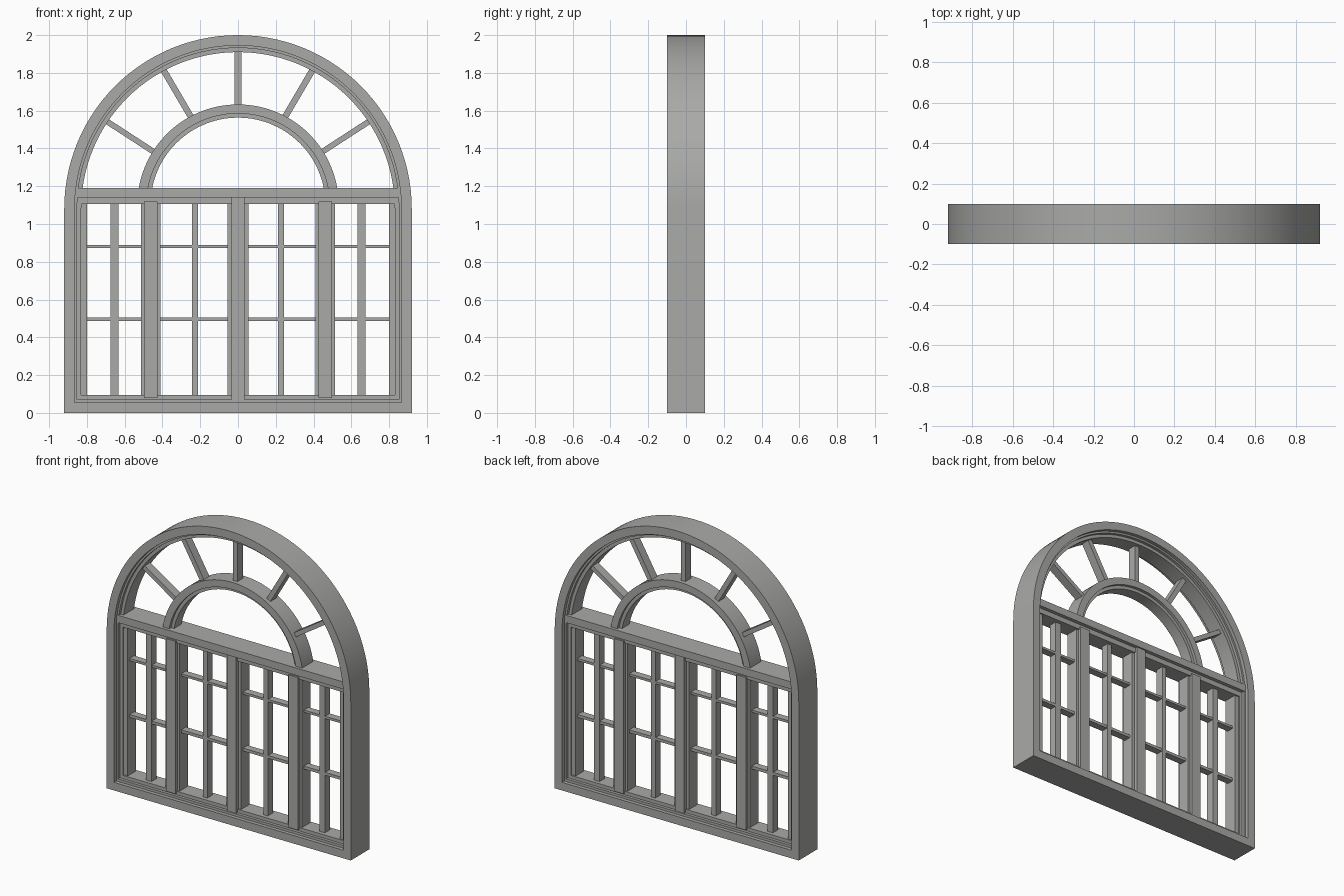
import bpy, bmesh, math
from mathutils import Vector

if "Cube" in bpy.data.objects:
    bpy.data.objects.remove(bpy.data.objects["Cube"])

SPRING = 1.08          # height of the arch centre
SEG = 56

mat = bpy.data.materials.new("grey_paint")
mat.diffuse_color = (0.40, 0.40, 0.39, 1)
mat.use_nodes = True
mat.node_tree.nodes["Principled BSDF"].inputs["Base Color"].default_value = mat.diffuse_color


def make_object(name, bm, smooth=False):
    bmesh.ops.recalc_face_normals(bm, faces=bm.faces[:])
    me = bpy.data.meshes.new(name)
    bm.to_mesh(me)
    bm.free()
    me.materials.append(mat)
    ob = bpy.data.objects.new(name, me)
    bpy.context.scene.collection.objects.link(ob)
    if smooth:
        bpy.ops.object.select_all(action='DESELECT')
        ob.select_set(True)
        bpy.context.view_layer.objects.active = ob
        bpy.ops.object.shade_smooth_by_angle(angle=math.radians(30))
    return ob


def bar(name, a, b, width, depth):
    """Straight bar between two (x, z) points, centred on y = 0."""
    a, b = Vector(a), Vector(b)
    d = (b - a).normalized()
    n = Vector((-d.y, d.x)) * width / 2
    bm = bmesh.new()
    corners = [a + n, b + n, b - n, a - n]
    front = [bm.verts.new((p.x, -depth / 2, p.y)) for p in corners]
    back = [bm.verts.new((p.x, depth / 2, p.y)) for p in corners]
    bm.faces.new(front)
    bm.faces.new(back[::-1])
    for i in range(4):
        j = (i + 1) % 4
        bm.faces.new((front[i], front[j], back[j], back[i]))
    return make_object(name, bm)


def box(name, x0, x1, z0, z1, depth):
    xm = (x0 + x1) / 2
    return bar(name, (xm, z0), (xm, z1), x1 - x0, depth)


def arc(r, zc, start=0.0):
    a0, a1 = math.radians(start), math.radians(180 - start)
    return [(r * math.cos(a0 + (a1 - a0) * i / SEG),
             zc + r * math.sin(a0 + (a1 - a0) * i / SEG)) for i in range(SEG + 1)]


def band(name, outer, inner, depth, closed):
    """Flat band between two matching outlines, given thickness in y."""
    bm = bmesh.new()
    rows = [[bm.verts.new((x, y, z)) for x, z in line]
            for line, y in ((outer, -depth / 2), (outer, depth / 2),
                            (inner, depth / 2), (inner, -depth / 2))]
    n = len(outer)
    for i in range(n if closed else n - 1):
        j = (i + 1) % n
        for k in range(4):
            p, q = rows[k], rows[(k + 1) % 4]
            bm.faces.new((p[i], p[j], q[j], q[i]))
    if not closed:
        for i in (0, n - 1):
            bm.faces.new([r[i] for r in rows])
    return make_object(name, bm, True)


def arched_outline(r, z0):
    return [(r, z0)] + arc(r, SPRING) + [(-r, z0)]


# Outer arched frame and its recessed inner steps
band("outer_frame", arched_outline(0.92, 0), arched_outline(0.865, 0.055), 0.2, True)
band("frame_step", arched_outline(0.87, 0.05), arched_outline(0.852, 0.072), 0.15, True)
band("frame_rebate", arched_outline(0.86, 0.06), arched_outline(0.83, 0.095), 0.11, True)

# Transom between the fanlight and the casements
box("transom", -0.86, 0.86, 1.14, 1.19, 0.16)
box("transom_lip", -0.84, 0.84, 1.105, 1.145, 0.11)

# Fanlight: inner arch and radiating bars
band("inner_arch", arc(0.533, 1.1, 7), arc(0.485, 1.1, 7), 0.12, False)
band("inner_arch_lip", arc(0.49, 1.1, 7), arc(0.463, 1.1, 7), 0.08, False)
bar("fan_bar_middle", (0, 1.61), (0, 1.93), 0.035, 0.06)
for s in (-1, 1):
    bar("fan_bar_upper", (s * 0.245, 1.56), (s * 0.415, 1.85), 0.033, 0.06)
    bar("fan_bar_lower", (s * 0.435, 1.375), (s * 0.72, 1.56), 0.03, 0.06)

# Upright posts with thinner sash stiles on each side
TOP, BOTTOM = 1.12, 0.08
box("centre_post", -0.035, 0.035, 0.06, TOP + 0.03, 0.14)
box("centre_stiles", -0.055, 0.055, BOTTOM, TOP, 0.09)
for s in (-1, 1):
    def upright(name, c, w, d):
        box(name, s * c - w / 2, s * c + w / 2, BOTTOM, TOP, d)
    upright("side_post", 0.462, 0.072, 0.13)
    upright("side_post_stiles", 0.462, 0.104, 0.09)
    upright("jamb_stile", 0.82, 0.04, 0.09)
    # Slim glazing bars of the casements
    upright("outer_glazing_bar", 0.653, 0.042, 0.055)
    upright("inner_glazing_bar", 0.228, 0.032, 0.055)

# Horizontal glazing bars
box("upper_cross_bar", -0.81, 0.81, 0.872, 0.888, 0.05)
box("lower_cross_bar", -0.81, 0.81, 0.486, 0.506, 0.05)
